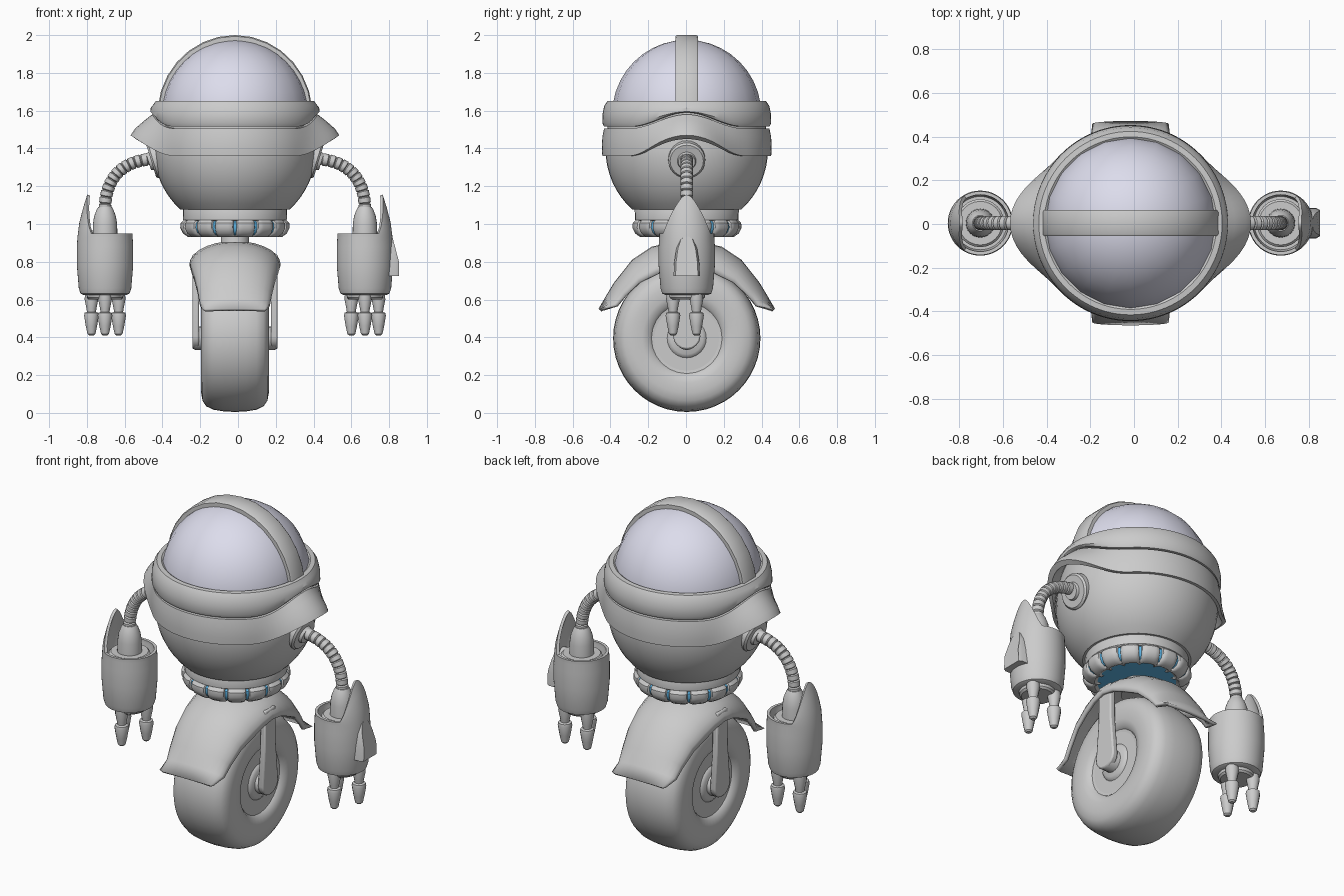
import bpy, bmesh, math
from math import sin, cos, pi, radians
from mathutils import Vector, Matrix

if "Cube" in bpy.data.objects:
    bpy.data.objects.remove(bpy.data.objects["Cube"])

CX, CY = -0.016, 0.004   # body axis


def material(name, color):
    m = bpy.data.materials.new(name)
    m.diffuse_color = color
    m.use_nodes = True
    m.node_tree.nodes["Principled BSDF"].inputs["Base Color"].default_value = m.diffuse_color
    return m


GLASS = material("dome_glass", (0.72, 0.72, 0.84, 1))
BLUE = material("blue_glow", (0.12, 0.5, 0.85, 1))


def finish(name, bm, mat=None, angle=35, offset=True):
    bmesh.ops.remove_doubles(bm, verts=bm.verts, dist=1e-5)
    bmesh.ops.recalc_face_normals(bm, faces=bm.faces)
    if offset:
        bmesh.ops.translate(bm, verts=bm.verts, vec=(CX, CY, 0))
    me = bpy.data.meshes.new(name)
    bm.to_mesh(me)
    bm.free()
    me.shade_smooth()
    me.set_sharp_from_angle(angle=radians(angle))
    ob = bpy.data.objects.new(name, me)
    bpy.context.collection.objects.link(ob)
    if mat:
        me.materials.append(mat)
    return ob


def loft(name, rings, caps=True, closed=True, mat=None, angle=35):
    """Skin a list of equal-length point rings."""
    bm = bmesh.new()
    rows = [[bm.verts.new(p) for p in r] for r in rings]
    n = len(rows[0])
    for a, b in zip(rows, rows[1:]):
        for i in range(n if closed else n - 1):
            j = (i + 1) % n
            bm.faces.new((a[i], a[j], b[j], b[i]))
    if caps:
        bm.faces.new(rows[0])
        bm.faces.new(rows[-1])
    return finish(name, bm, mat, angle)


def lathe(name, profile, seg=32, M=Matrix(), mat=None, caps=True, angle=35):
    """Revolve (radius, z) points about z, then place by matrix M."""
    rings = [[M @ Vector((max(r, 1e-4) * cos(2 * pi * i / seg), max(r, 1e-4) * sin(2 * pi * i / seg), z))
              for i in range(seg)] for r, z in profile]
    return loft(name, rings, caps, True, mat, angle)


def prism(name, outline, x0, x1, bevel=0.008):
    """Extrude a (y, z) outline along x."""
    ob = loft(name, [[(x, y, z) for y, z in outline] for x in (x0, x1)])
    b = ob.modifiers.new("bevel", 'BEVEL')
    b.width, b.segments = bevel, 2
    return ob


# --- wheel ---
AX = Matrix.Translation((0, 0, 0.395)) @ Matrix.Rotation(pi / 2, 4, 'Y')
half = [(.185, .15), (.20, .168), (.235, .178), (.29, .179), (.33, .172), (.36, .152), (.378, .115), (.387, .06)]
lathe("tyre", half + [(.39, 0)] + [(r, -z) for r, z in reversed(half)], 48, AX)
hub = [(0, .165), (.085, .165), (.10, .155), (.115, .135), (.16, .135), (.172, .15), (.187, .152)]
lathe("hub", hub + [(r, -z) for r, z in reversed(hub)], 24, AX)
lathe("axle", [(.055, -.222), (.062, -.21), (.062, .21), (.055, .222)], 20, AX)

# --- fork legs ---
arc = [(.072 * cos(a), .405 + .068 * sin(a)) for a in [pi + pi * i / 8 for i in range(9)]]
for s, side in ((1, "right"), (-1, "left")):
    prism("fork_leg_" + side, arc + [(.052, .62), (.048, .84), (-.048, .84), (-.052, .62)], s * .19, s * .225)

# --- fender: crown line and side edge per station (yc, zc, half width, ye, ze) ---
st = [(.468, .55, .175, .455, .55), (.43, .615, .185, .37, .567), (.385, .69, .195, .325, .62),
      (.29, .81, .212, .25, .69), (.185, .88, .228, .16, .735), (.09, .902, .238, .08, .77)]
full = [(-a, b, w, -c, d) for a, b, w, c, d in st] + [(0, .91, .242, 0, .785)] + list(reversed(st))
rings = []
for yc, zc, w, ye, ze in full:
    row = []
    for i in range(15):
        t = (i / 7 - 1) * pi / 2
        k = 1 - cos(t)
        row.append((w * sin(t), yc + (ye - yc) * k, zc + (ze - zc) * k))
    rings.append(row)
fender = loft("fender", rings, caps=False, closed=False)
sol = fender.modifiers.new("thickness", 'SOLIDIFY')
sol.thickness, sol.offset = .018, -1

# --- waist: neck, ribbed ring with blue gaps, collar ---
lathe("neck", [(.085, .86), (.075, .90), (.075, .97)], 24)
N = 150
rings = []
for r, z in [(.20, .945), (.225, .93), (.25, .932), (.275, .95), (.29, .98), (.288, 1.005), (.272, 1.022), (.20, 1.022)]:
    row = []
    for i in range(N):
        a = -pi / 2 + 2 * pi * i / N
        u = abs((i % 10) / 5 - 1)
        k = r * (1 - .10 * u ** 6)
        row.append((k * cos(a), k * sin(a), z))
    rings.append(row)
loft("ribbed_ring", rings)
lathe("blue_ring", [(.22, .94), (.245, .942), (.262, .955), (.274, .98), (.272, 1.005), (.26, 1.015)], 60, mat=BLUE)
lathe("collar", [(.265, 1.015), (.274, 1.022), (.276, 1.085), (.27, 1.095), (.24, 1.11)], 40)

# --- bowl-shaped lower body ---
bowl = [(.43 * cos(a), 1.395 + .43 * sin(a)) for a in [radians(-48 + 6 * i) for i in range(9)]]
lathe("lower_body", bowl + [(.42, 1.50), (.41, 1.62)], 48)


# --- flared skirt and upper band, both arching up over the shoulders ---
def bump(a):
    y = abs(.44 * sin(a))
    return .5 + .5 * cos(pi * min(y / .31, 1))


def arched(name, prof):
    """Ring from (r, r rise, z, z rise) points."""
    rings = []
    for r, dr, z, dz in prof + prof[:1]:
        row = []
        for i in range(96):
            a = 2 * pi * i / 96
            b = bump(a)
            k = r + dr * b
            row.append((k * cos(a), k * sin(a), z + dz * b))
        rings.append(row)
    return loft(name, rings, caps=False)


arched("skirt", [(.447, .105, 1.36, .11), (.449, .08, 1.40, .105), (.447, .03, 1.46, .09), (.438, 0, 1.505, .075),
                 (.41, 0, 1.505, .075), (.425, .02, 1.45, .08), (.43, .095, 1.36, .09)])
arched("upper_band", [(.40, 0, 1.515, .075), (.438, 0, 1.515, .075), (.447, 0, 1.535, .06), (.446, 0, 1.58, .035),
                      (.437, -.003, 1.625, .005), (.42, 0, 1.65, 0), (.395, 0, 1.652, 0), (.37, 0, 1.635, 0)])

# --- dome and the strap over it ---
lathe("dome", [(.395 * cos(a), 1.58 + .395 * sin(a)) for a in [radians(9 * i) for i in range(11)]], 20,
      mat=GLASS, angle=60)
rings = []
for i in range(15):
    a = radians(5 + 170 * i / 14)
    rings.append([((.41 - d) * cos(a), y, 1.58 + (.42 - d) * sin(a))
                  for d, y in ((.04, -.06), (.006, -.06), (0, -.05), (0, .05), (.006, .06), (.04, .06))])
loft("dome_strap", rings)

# --- arms ---
AXX = .688
for s, side in ((1, "right"), (-1, "left")):
    # shoulder disc
    M = Matrix.Translation((s * .405, 0, 1.345)) @ Matrix.Rotation(s * radians(107), 4, 'Y')
    lathe("shoulder_" + side, [(.098, -.04), (.098, .03), (.088, .04), (.05, .04), (.045, .055), (0, .055)], 24, M)
    # ribbed tube
    P = [Vector((s * x, 0, z)) for x, z in ((.42, 1.345), (.60, 1.34), (.69, 1.24), (AXX, 1.07))]
    rings, n = [], 13
    for i in range(n):
        for f, r in ((0, .026), (.15, .033), (.85, .033)):
            t = (i + f) / n
            u = 1 - t
            p = P[0] * u**3 + P[1] * 3*u*u*t + P[2] * 3*u*t*t + P[3] * t**3
            d = ((P[1]-P[0]) * u*u + (P[2]-P[1]) * 2*u*t + (P[3]-P[2]) * t*t).normalized()
            side_v = d.cross(Vector((0, 1, 0)))
            rings.append([p + r * (cos(2*pi*k/14) * side_v + sin(2*pi*k/14) * Vector((0, 1, 0))) for k in range(14)])
    loft("arm_tube_" + side, rings)
    A = Matrix.Translation((s * AXX, 0, 0))
    # wrist cap inside the cuff
    lathe("wrist_cap_" + side, [(.11, .89), (.11, .925), (.10, .935), (.066, .935), (.064, 1.0), (.058, 1.04),
                                (.045, 1.075), (.036, 1.09), (0, 1.09)], 24, A)
    # cuff with a pointed outer shield
    levels = [(.115, .625, 0), (.13, .632, 0), (.139, .66, 0), (.149, .78, 0), (.149, .88, 0), (.146, .93, 0)]
    levels += [(0, 0, f) for f in (.35, .7, 1)] + [(-.016, 0, f) for f in (.98, .6, .2)] + [(.122, .89, 0), (.05, .89, 0)]
    rings = []
    for r, z, f in levels:
        row = []
        for i in range(48):
            a = 2 * pi * i / 48
            phi = min(a, 2 * pi - a) / radians(58)
            zz, rr = z, r
            if f:
                h = .95 + .205 * max(0, 1 - phi * phi)
                zz = .93 + (h - .93) * f
                rr = .146 + r - .05 * max(0, (zz - .95) / .2) ** 1.3
            row.append((s * (AXX + rr * cos(a)), rr * sin(a), zz))
        rings.append(row)
    loft("cuff_" + side, rings)
    lathe("palm_" + side, [(.085, .60), (.095, .61), (.10, .64)], 24, A)
    # three claws
    for k in range(3):
        a = radians(-90 + 120 * k)
        F = Matrix.Translation((s * AXX + .083 * cos(a), .01 + .083 * sin(a), 0)) @ Matrix.Rotation(a, 4, 'Z')
        lathe(f"finger_{side}_{k+1}", [(.024, .535), (.026, .55), (.036, .60), (.034, .64)], 12, F)
        lathe(f"claw_{side}_{k+1}", [(.012, .41), (.021, .418), (.03, .46), (.039, .515), (.036, .53), (.02, .535)],
              12, F)

# --- arched pad on the right cuff only ---
out = [(-.07, .725), (.07, .725), (.066, .80), (.055, .87), (.035, .92), (.012, .935),
       (-.012, .935), (-.035, .92), (-.055, .87), (-.066, .80)]
pad = loft("cuff_pad", [[(x - max(0, z - .80) * .26 * k, y * w, z) for y, z in out]
                        for x, w, k in ((.76, 1, 0), (.85, 1, 1), (.868, .85, 1))])
